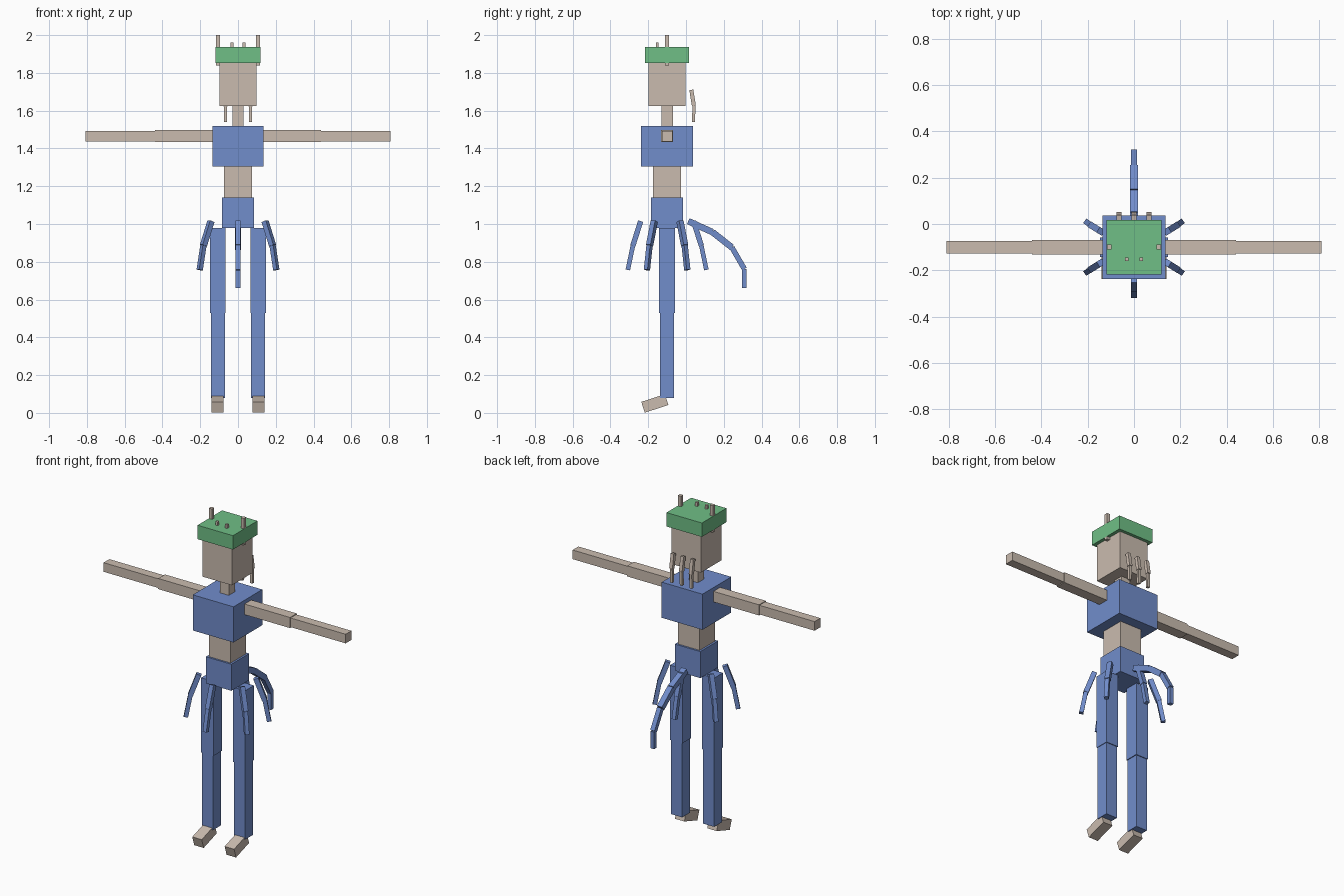
import bpy
from math import radians
from mathutils import Vector, Matrix

if "Cube" in bpy.data.objects:
    bpy.data.objects.remove(bpy.data.objects["Cube"])

MID = -0.1  # y of the body axis


def material(name, rgb):
    m = bpy.data.materials.new(name)
    m.use_nodes = True
    m.diffuse_color = (*rgb, 1)
    m.node_tree.nodes["Principled BSDF"].inputs["Base Color"].default_value = (*rgb, 1)
    return m


tan = material("tan", (0.59, 0.50, 0.43))
blue = material("blue", (0.165, 0.266, 0.60))
green = material("green", (0.16, 0.52, 0.24))


def box(name, centre, size, mat, rotation=None):
    """Box of a given size, optionally turned by a 3x3 matrix."""
    bpy.ops.mesh.primitive_cube_add(size=1)
    ob = bpy.context.object
    ob.name = ob.data.name = name
    turn = rotation.to_4x4() if rotation else Matrix.Identity(4)
    ob.data.transform(Matrix.Translation(centre) @ turn @ Matrix.Diagonal((*size, 1)))
    ob.data.materials.append(mat)
    return ob


def block(name, width, depth, bottom, top, mat, x=0, y=MID):
    return box(name, (x, y, (bottom + top) / 2), (width, depth, top - bottom), mat)


def chain(name, points, widths, mat):
    """Row of square bars joining the points."""
    points = [Vector(p) for p in points]
    for i, (a, b, w) in enumerate(zip(points, points[1:], widths), 1):
        along = (b - a).normalized()
        side = along.cross(Vector((0, 0, 1)))
        side = side.normalized() if side.length > 0.01 else Vector((1, 0, 0))
        frame = Matrix((side, along.cross(side), along)).transposed()
        box(f"{name}_{i}", (a + b) / 2, (w, w, (b - a).length), mat, frame)


# Body
block("hips", 0.17, 0.17, 0.98, 1.14, blue)
block("waist", 0.146, 0.148, 1.14, 1.305, tan)
block("chest", 0.272, 0.274, 1.305, 1.52, blue)
block("neck", 0.06, 0.06, 1.52, 1.625, tan)
block("head", 0.196, 0.196, 1.625, 1.853, tan)
block("hat", 0.236, 0.234, 1.853, 1.937, green)

for s, side in ((1, "left"), (-1, "right")):
    # Arms
    box(f"{side}_upper_arm", (s * 0.287, MID, 1.465), (0.306, 0.064, 0.064), tan)
    box(f"{side}_forearm", (s * 0.624, MID, 1.465), (0.368, 0.055, 0.055), tan)
    # Legs and sloping feet
    block(f"{side}_thigh", 0.082, 0.084, 0.53, 0.98, blue, s * 0.106)
    block(f"{side}_shin", 0.074, 0.074, 0.08, 0.53, blue, s * 0.107)
    box(f"{side}_foot", (s * 0.108, -0.165, 0.05), (0.063, 0.131, 0.06), tan,
        Matrix.Rotation(radians(18), 3, "X"))
    # Pegs on the hat
    block(f"{side}_tall_peg", 0.021, 0.021, 1.838, 2.0, tan, s * 0.107)
    block(f"{side}_short_peg", 0.015, 0.015, 1.9, 1.96, tan, s * 0.032, -0.152)

# Hair strands behind the head
for name, x in (("left", 0.065), ("middle", 0), ("right", -0.065)):
    chain(f"{name}_hair", [(x, 0.028, 1.71), (x, 0.042, 1.625), (x, 0.04, 1.54)],
          (0.021, 0.016), tan)

# Skirt flaps: front, back and four diagonals, hanging outwards
HEIGHTS = (1.015, 0.886, 0.757)
for name, s in (("front", -1), ("back", 1)):
    chain(f"{name}_flap", [(0, MID + s * r, z) for r, z in zip((0.14, 0.181, 0.208), HEIGHTS)],
          (0.028, 0.024), blue)
    for side, t in (("left", 1), ("right", -1)):
        spread = zip((0.143, 0.183, 0.203), (0.068, 0.093, 0.107), HEIGHTS)
        chain(f"{name}_{side}_flap", [(t * x, MID + s * y, z) for x, y, z in spread],
              (0.028, 0.024), blue)

# Tail
chain("tail", [(0, 0.012, 1.015), (0, 0.14, 0.957), (0, 0.243, 0.876),
               (0, 0.309, 0.762), (0, 0.309, 0.66)],
      (0.034, 0.034, 0.028, 0.024), blue)
